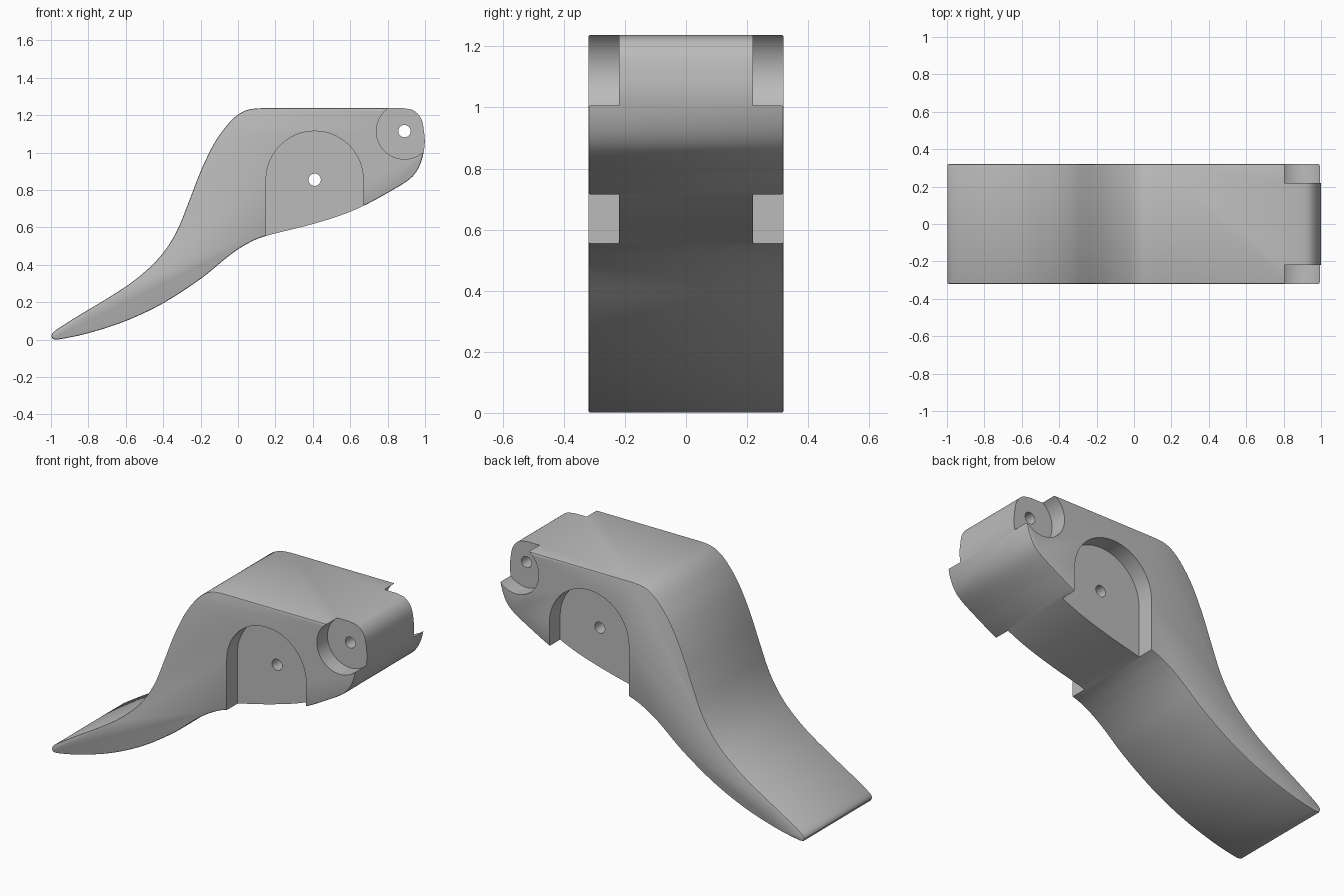
import bpy
import bmesh
import math
from mathutils import Vector

if "Cube" in bpy.data.objects:
    bpy.data.objects.remove(bpy.data.objects["Cube"])

HALF = 0.32      # half width of the body
FLOOR = 0.22     # pocket floor, measured from the middle
PIVOT = (0.41, 0.855)
PIN = (0.89, 1.115)

grey = bpy.data.materials.new("plain grey")
grey.use_nodes = True
grey.diffuse_color = (0.5, 0.5, 0.5, 1)
grey.node_tree.nodes["Principled BSDF"].inputs["Base Color"].default_value = (0.5, 0.5, 0.5, 1)


def smooth_path(points, steps=5):
    """Smooth curve through the points."""
    p = [Vector(q) for q in points]
    p = [p[0]] + p + [p[-1]]
    out = []
    for a, b, c, d in zip(p, p[1:], p[2:], p[3:]):
        for i in range(steps):
            t = i / steps
            out.append(b + (c - a) * t / 2 + (2 * a - 5 * b + 4 * c - d) * t**2 / 2
                       + (3 * b - a - 3 * c + d) * t**3 / 2)
    return out + [p[-1]]


def arc(centre, radius, start, end, count):
    return [Vector((centre[0] + radius * math.cos(start + (end - start) * i / count),
                    centre[1] + radius * math.sin(start + (end - start) * i / count)))
            for i in range(count + 1)]


def prism(name, outline, y0, y1, rim=0):
    """Extrude an x-z outline along y, optionally rounding both rims."""
    bm = bmesh.new()
    face = bm.faces.new([bm.verts.new((p[0], y0, p[1])) for p in outline])
    new = bmesh.ops.extrude_face_region(bm, geom=[face])["geom"]
    bmesh.ops.translate(bm, vec=(0, y1 - y0, 0),
                        verts=[v for v in new if isinstance(v, bmesh.types.BMVert)])
    bmesh.ops.recalc_face_normals(bm, faces=bm.faces)
    if rim:
        edges = [e for e in bm.edges if abs(e.verts[0].co.y - e.verts[1].co.y) < 1e-5]
        bmesh.ops.bevel(bm, geom=edges, offset=rim, segments=2, profile=0.5,
                        affect='EDGES', clamp_overlap=False)
    mesh = bpy.data.meshes.new(name)
    bm.to_mesh(mesh)
    bm.free()
    mesh.materials.append(grey)
    obj = bpy.data.objects.new(name, mesh)
    bpy.context.collection.objects.link(obj)
    return obj


# Body silhouette: back of the lever, then nose and underside
back = [(-0.998, 0.02), (-0.975, 0.05), (-0.85, 0.13), (-0.7, 0.22), (-0.55, 0.32),
        (-0.42, 0.44), (-0.33, 0.575), (-0.26, 0.745), (-0.2, 0.9), (-0.13, 1.045),
        (-0.06, 1.145), (0, 1.203), (0.06, 1.231), (0.13, 1.238)]
under = [(0.88, 1.238), (0.94, 1.225), (0.98, 1.18), (0.995, 1.11), (0.998, 1.04),
         (0.982, 0.96), (0.95, 0.893), (0.9, 0.845), (0.8, 0.785), (0.67, 0.715),
         (0.53, 0.658), (0.35, 0.605), (0.15, 0.555), (0.05, 0.513), (-0.05, 0.447),
         (-0.2, 0.325), (-0.4, 0.195), (-0.6, 0.1), (-0.8, 0.035), (-0.95, 0.003),
         (-0.99, 0.004)]
body = prism("lever_body", smooth_path(back) + smooth_path(under), -HALF, HALF, rim=0.007)

# Pockets on both sides and pin holes right through
arch = arc(PIVOT, 0.26, 0, math.pi, 32) + [Vector((0.15, 0.3)), Vector((0.67, 0.3))]
disc = arc(PIN, 0.15, 0, math.tau, 48)[:-1]
cutters = []
for side, label in ((-1, "front"), (1, "back")):
    cutters.append(prism(label + "_arch_cutter", arch, side * FLOOR, side * 0.5))
    cutters.append(prism(label + "_round_cutter", disc, side * FLOOR, side * 0.5))
for label, centre in (("pivot", PIVOT), ("pin", PIN)):
    cutters.append(prism(label + "_hole_cutter", arc(centre, 0.033, 0, math.tau, 24)[:-1], -0.6, 0.6))

bpy.ops.object.select_all(action='DESELECT')
body.select_set(True)
bpy.context.view_layer.objects.active = body
for cutter in cutters:
    cutter.hide_render = True
    mod = body.modifiers.new(cutter.name, 'BOOLEAN')
    mod.operation = 'DIFFERENCE'
    mod.solver = 'EXACT'
    mod.object = cutter
    bpy.ops.object.modifier_apply(modifier=mod.name)
    bpy.data.objects.remove(cutter)

bpy.ops.object.shade_smooth_by_angle(angle=math.radians(30))
